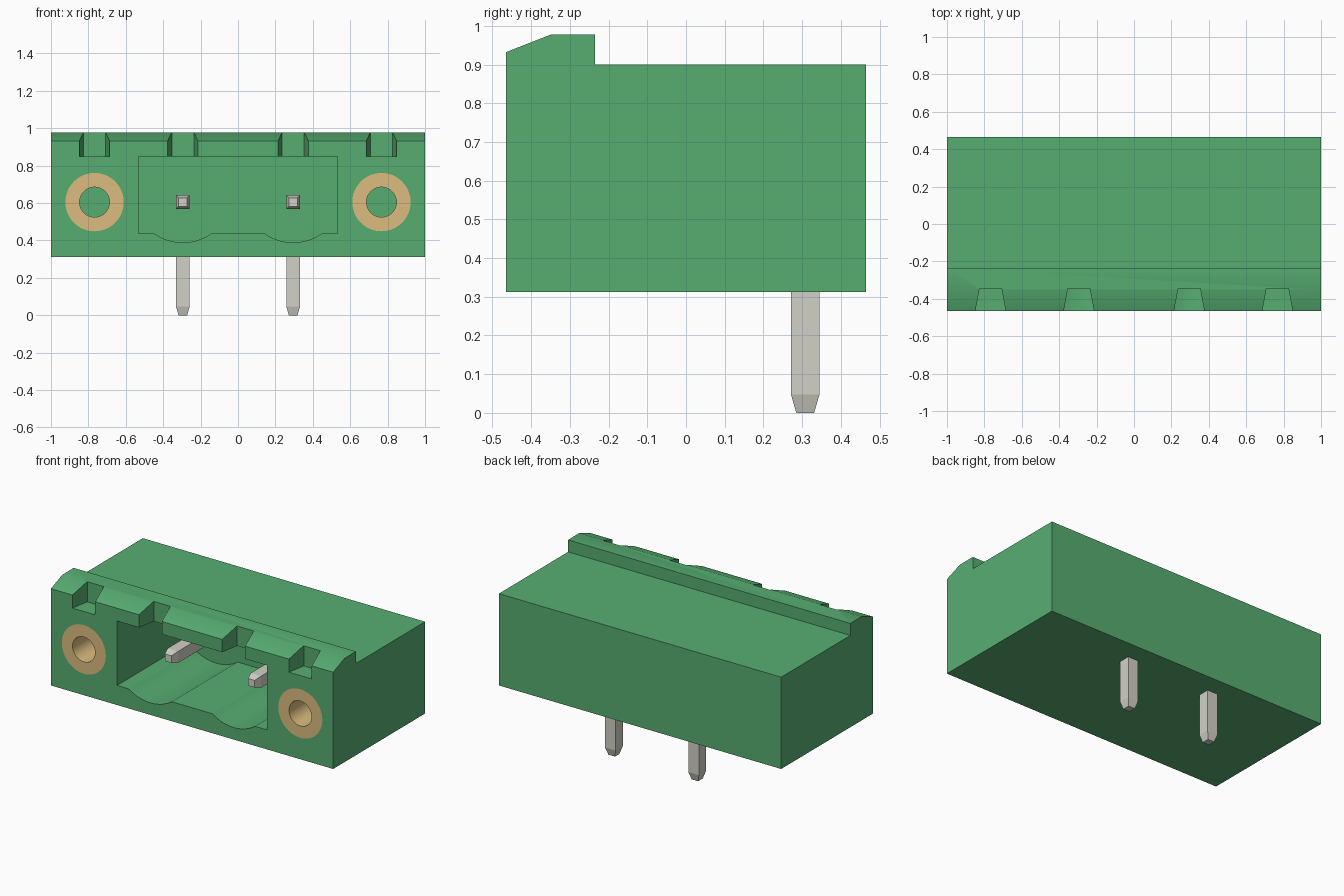
import bpy, bmesh, math
from mathutils import Vector

old = bpy.data.objects.get("Cube")
if old:
    bpy.data.objects.remove(old, do_unlink=True)


def material(name, rgb):
    m = bpy.data.materials.new(name)
    m.use_nodes = True
    m.diffuse_color = (*rgb, 1)
    m.node_tree.nodes["Principled BSDF"].inputs["Base Color"].default_value = (*rgb, 1)
    return m


GREEN = material("green plastic", (0.095, 0.420, 0.167))
METAL = material("grey metal", (0.645, 0.639, 0.571))
BRASS = material("brass", (0.708, 0.504, 0.210))


def loft(name, rings, mat=None, closed=False):
    """Skin matching rings of points; cap the ends unless the loft is closed."""
    bm = bmesh.new()
    loops = [[bm.verts.new(p) for p in ring] for ring in rings]
    n = len(loops[0])
    pairs = list(zip(loops, loops[1:]))
    if closed:
        pairs.append((loops[-1], loops[0]))
    else:
        bm.faces.new(loops[0])
        bm.faces.new(loops[-1])
    for a, b in pairs:
        for i in range(n):
            j = (i + 1) % n
            bm.faces.new((a[i], a[j], b[j], b[i]))
    bmesh.ops.recalc_face_normals(bm, faces=bm.faces)
    me = bpy.data.meshes.new(name)
    bm.to_mesh(me)
    bm.free()
    ob = bpy.data.objects.new(name, me)
    bpy.context.collection.objects.link(ob)
    if mat:
        me.materials.append(mat)
    return ob


def activate(ob):
    bpy.ops.object.select_all(action='DESELECT')
    ob.select_set(True)
    bpy.context.view_layer.objects.active = ob


def smooth(ob):
    activate(ob)
    bpy.ops.object.shade_smooth_by_angle(angle=math.radians(30))


def cut(ob, cutter):
    cutter.hide_render = True
    mod = ob.modifiers.new("cut", 'BOOLEAN')
    mod.operation, mod.solver, mod.object = 'DIFFERENCE', 'EXACT', cutter
    activate(ob)
    bpy.ops.object.modifier_apply(modifier=mod.name)
    bpy.data.objects.remove(cutter, do_unlink=True)


def circle(x, y, z, r, n=48):
    return [(x + r * math.cos(2 * math.pi * i / n), y, z + r * math.sin(2 * math.pi * i / n))
            for i in range(n)]


FRONT = -0.465
PIN_X, INSERT_X, AXIS_Z = 0.295, 0.767, 0.605
BORE_END = 0.0

# Housing: side profile with the chamfered front lip
profile = [(FRONT, 0.312), (0.465, 0.312), (0.465, 0.90), (-0.235, 0.90),
           (-0.235, 0.977), (-0.35, 0.977), (FRONT, 0.932)]
housing = loft("housing", [[(x, y, z) for y, z in profile] for x in (-1, 1)], GREEN)

# Plug cavity with a shallow round groove under each pin
floor_z, half_chord, sag = 0.437, 0.152, 0.048
radius = (half_chord ** 2 + sag ** 2) / (2 * sag)
sweep = math.asin(half_chord / radius)
section = [(-0.532, 0.85), (-0.532, floor_z)]
for cx in (-PIN_X, PIN_X):
    for i in range(17):
        a = sweep * (i / 8 - 1)
        section.append((cx + radius * math.sin(a), floor_z - sag + radius * (1 - math.cos(a))))
section += [(0.532, floor_z), (0.532, 0.85)]
cut(housing, loft("cavity_cutter", [[(x, y, z) for x, z in section] for y in (-0.6, 0.2)]))

# Tapered notches in the lip, one above each pin and insert
for cx in (-INSERT_X, -PIN_X, PIN_X, INSERT_X):
    rings = []
    for y, half in ((-0.50, 0.0875), (-0.345, 0.059)):
        rings.append([(cx - half, y, 0.848), (cx + half, y, 0.848),
                      (cx + half, y, 1.1), (cx - half, y, 1.1)])
    cut(housing, loft("notch_cutter", rings))

# Bores for the threaded inserts
for cx in (-INSERT_X, INSERT_X):
    cut(housing, loft("bore_cutter", [circle(cx, y, AXIS_Z, 0.156) for y in (-0.6, BORE_END)]))
smooth(housing)

for side, s in (("right", -1), ("left", 1)):
    # Brass sleeve, flush with the front face
    x = s * INSERT_X
    sleeve = loft(side + "_insert", [circle(x, FRONT, AXIS_Z, 0.156), circle(x, BORE_END, AXIS_Z, 0.156),
                                     circle(x, BORE_END, AXIS_Z, 0.08), circle(x, FRONT, AXIS_Z, 0.08)],
                  BRASS, closed=True)
    smooth(sleeve)

    # Right-angle square pin with tapered ends: (y, z, outward direction, half width)
    back = 0.308
    stations = [(-0.285, AXIS_Z, (0, 0, 1), 0.023), (-0.24, AXIS_Z, (0, 0, 1), 0.037),
                (back, AXIS_Z, (0, 1, 1), 0.037),
                (back, 0.048, (0, 1, 0), 0.037), (back, 0.0, (0, 1, 0), 0.023)]
    rings = []
    for y, z, out, h in stations:
        c, across, out = Vector((s * PIN_X, y, z)), Vector((h, 0, 0)), Vector(out) * h
        rings.append([c - across - out, c + across - out, c + across + out, c - across + out])
    loft(side + "_pin", rings, METAL)
